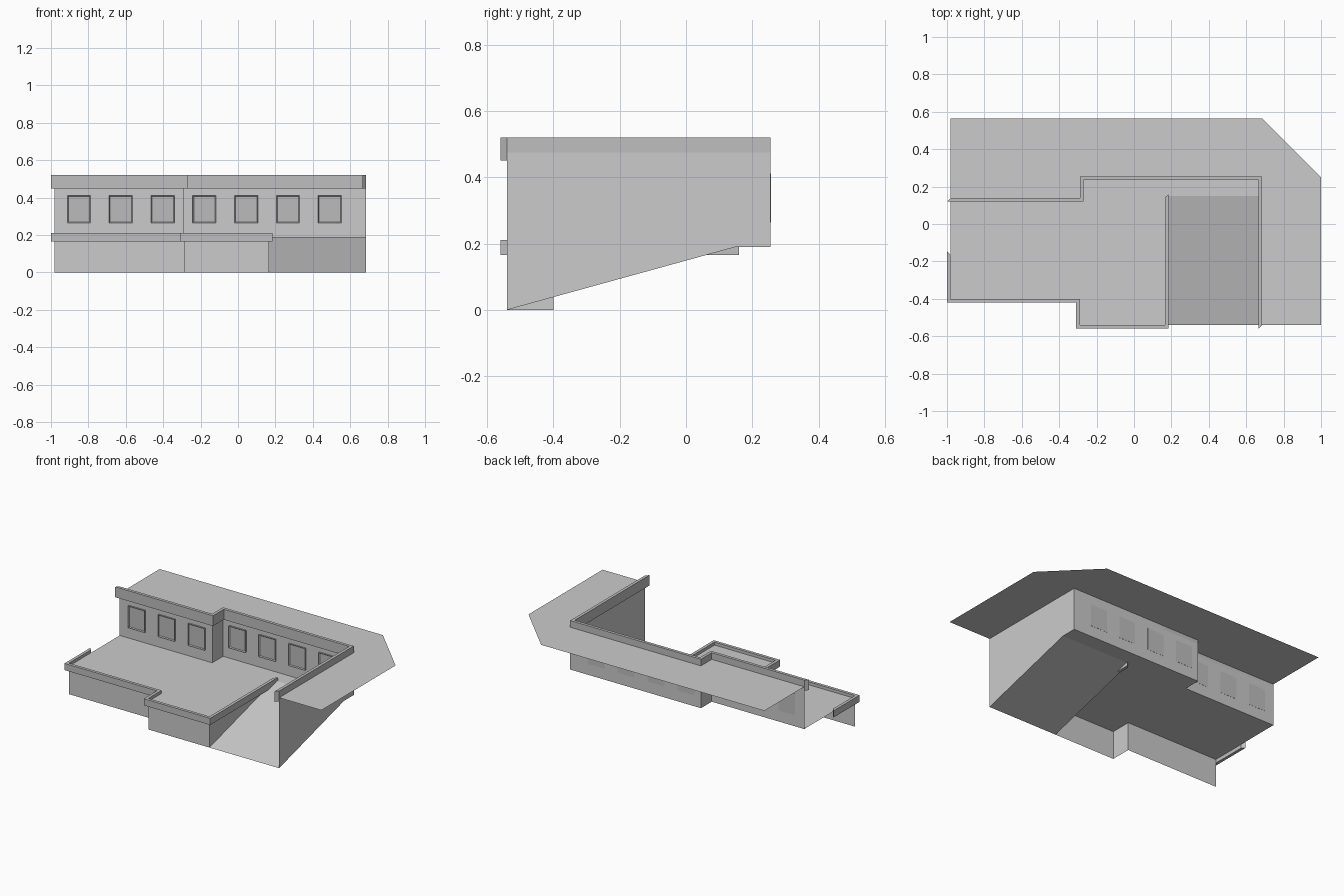
import bpy, bmesh

if "Cube" in bpy.data.objects:
    bpy.data.objects.remove(bpy.data.objects["Cube"])


def material(name, v):
    m = bpy.data.materials.new(name)
    m.diffuse_color = (v, v, v, 1)
    m.use_nodes = True
    m.node_tree.nodes["Principled BSDF"].inputs["Base Color"].default_value = m.diffuse_color
    return m


CONCRETE = material("light concrete", 0.6)
TRIM = material("trim grey", 0.52)
PANE = material("window grey", 0.5)


def finish(name, bm, *mats):
    me = bpy.data.meshes.new(name)
    bm.to_mesh(me)
    bm.free()
    for m in mats:
        me.materials.append(m)
    ob = bpy.data.objects.new(name, me)
    bpy.context.collection.objects.link(ob)
    return ob


def sheet(name, *polys):
    """Thin surface made of flat polygons."""
    bm = bmesh.new()
    for p in polys:
        bm.faces.new([bm.verts.new(c) for c in p])
    return finish(name, bm, CONCRETE)


def wall(name, path, z0, z1):
    """Vertical sheets along a plan path."""
    return sheet(name, *[[(*a, z0), (*b, z0), (*b, z1), (*a, z1)]
                         for a, b in zip(path, path[1:])])


def parapet(name, inner, outer, z0, z1):
    """Rectangular rail swept between two matching plan paths."""
    bm = bmesh.new()
    rings = [[bm.verts.new(c) for c in ((*i, z0), (*o, z0), (*o, z1), (*i, z1))]
             for i, o in zip(inner, outer)]
    for a, b in zip(rings, rings[1:]):
        for k in range(4):
            n = (k + 1) % 4
            bm.faces.new((a[k], a[n], b[n], b[k]))
    bm.faces.new(rings[0])
    bm.faces.new(rings[-1][::-1])
    bmesh.ops.recalc_face_normals(bm, faces=bm.faces)
    return finish(name, bm, TRIM)


FLOOR, DECK = 0.19, 0.475
upper = [(-0.98, 0.14), (-0.29, 0.14), (-0.29, 0.255), (0.685, 0.255), (0.685, -0.54)]
lower = [(-0.98, -0.40), (-0.29, -0.40), (-0.29, -0.54), (0.165, -0.54)]

# Upper deck around the back and right
deck = upper + [(1, -0.54), (1, 0.25), (0.685, 0.565), (-0.98, 0.565)]
sheet("upper_deck", [(x, y, DECK) for x, y in reversed(deck)])

# Lower terrace, ramp and the flat landing behind the ramp
terrace = lower + [(0.165, 0.15), (0.165, 0.255), (-0.29, 0.255), (-0.29, 0.14), (-0.98, 0.14)]
sheet("lower_terrace", [(x, y, FLOOR) for x, y in terrace])
sheet("ramp",
      [(0.165, -0.54, 0), (0.685, -0.54, 0), (0.685, 0.15, FLOOR), (0.165, 0.15, FLOOR)],
      [(0.165, 0.15, FLOOR), (0.685, 0.15, FLOOR), (0.685, 0.255, FLOOR), (0.165, 0.255, FLOOR)])

# Walls
wall("back_wall", upper[:4], FLOOR, DECK)
wall("front_wall", lower, 0, FLOOR)
sheet("right_wall", [(0.685, -0.54, 0), (0.685, -0.54, DECK), (0.685, 0.255, DECK),
                     (0.685, 0.255, FLOOR), (0.685, 0.15, FLOOR)])
sheet("ramp_side_wall", [(0.165, -0.54, 0), (0.165, 0.15, FLOOR), (0.165, -0.54, FLOOR)])

# Parapets
parapet("upper_parapet", upper,
        [(-1, 0.12), (-0.27, 0.12), (-0.27, 0.235), (0.665, 0.235), (0.665, -0.56)],
        0.45, 0.52)
parapet("lower_parapet", [(-0.98, -0.165)] + lower + [(0.165, 0.14)],
        [(-1, -0.145), (-1, -0.42), (-0.31, -0.42), (-0.31, -0.56), (0.185, -0.56), (0.185, 0.16)],
        0.165, 0.21)

# Windows: shallow boxes with a recessed pane
for i in range(7):
    x = -0.85 + i * 0.2235
    y = 0.14 if i < 3 else 0.255
    bm = bmesh.new()
    bmesh.ops.create_cube(bm, size=1)
    for v in bm.verts:
        v.co = (x + v.co.x * 0.125, y - 0.004 + v.co.y * 0.01, 0.3375 + v.co.z * 0.148)
    bm.normal_update()
    front = [f for f in bm.faces if f.normal.y < -0.9]
    bmesh.ops.inset_region(bm, faces=front, thickness=0.008, depth=-0.006)
    front[0].material_index = 1
    finish(f"window_{i + 1}", bm, TRIM, PANE)
